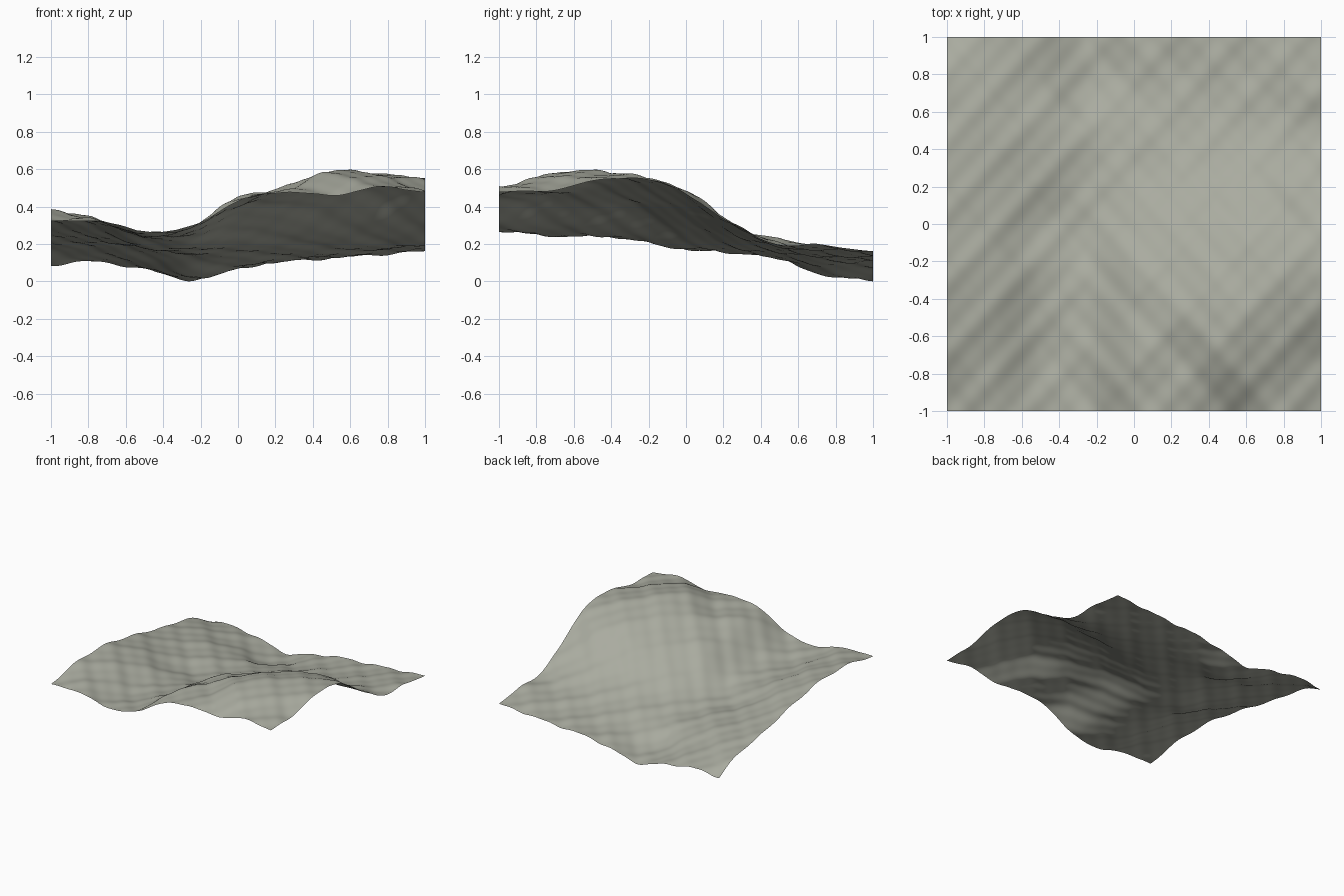
import bpy
import math

if "Cube" in bpy.data.objects:
    bpy.data.objects.remove(bpy.data.objects["Cube"], do_unlink=True)

# Broad hill heights: one profile per row, front to back, left to right along x
HILLS = [
    [.32, .325, .27, .295, .43, .48, .46, .505, .48],
    [.37, .325, .25, .29, .45, .485, .57, .545, .485],
    [.385, .33, .245, .27, .41, .505, .585, .575, .535],
    [.375, .315, .24, .23, .375, .45, .53, .56, .555],
    [.33, .27, .185, .18, .27, .36, .44, .485, .47],
    [.28, .225, .19, .155, .185, .235, .28, .31, .305],
    [.225, .205, .165, .125, .135, .165, .185, .20, .20],
    [.19, .155, .10, .03, .08, .12, .14, .17, .195],
    [.09, .105, .065, .01, .07, .11, .125, .145, .16],
]
CELLS = 140


def spline(values, t):
    """Smooth curve through evenly spaced values, t from 0 to 1."""
    last = len(values) - 1
    s = t * last
    i = min(int(s), last - 1)
    f = s - i
    b, c = values[i], values[i + 1]
    a = values[i - 1] if i > 0 else 2 * b - c
    d = values[i + 2] if i + 2 <= last else 2 * c - b
    return b + f / 2 * (c - a + f * (2 * a - 5 * b + 4 * c - d
                                     + f * (3 * (b - c) + d - a)))


def ripple(x, y):
    """Two crossing sets of diagonal ripples in two octaves."""
    u, v = 18 * x + 16.4 * y, 18 * x - 16.4 * y
    coarse = -math.sin(u + 2) - math.sin(v + 4.8)
    fine = math.sin(2 * u + 1) + math.sin(2 * v + 2)
    return .004 * coarse + .002 * fine


def height(x, y):
    rows = [spline(row, (x + 1) / 2) for row in HILLS]
    return spline(rows, (y + 1) / 2) + ripple(x, y)


# Terrain sheet
bpy.ops.mesh.primitive_grid_add(x_subdivisions=CELLS, y_subdivisions=CELLS, size=2)
terrain = bpy.context.object
terrain.name = "terrain_sheet"
verts = terrain.data.vertices
for vert in verts:
    vert.co.z = height(vert.co.x, vert.co.y)
lowest = min(vert.co.z for vert in verts)
for vert in verts:
    vert.co.z -= lowest
bpy.ops.object.shade_smooth()

# Stone colour
stone = bpy.data.materials.new("grey_green_stone")
stone.use_nodes = True
colour = (.40, .41, .35, 1)
stone.diffuse_color = colour
stone.node_tree.nodes["Principled BSDF"].inputs["Base Color"].default_value = colour
terrain.data.materials.append(stone)
